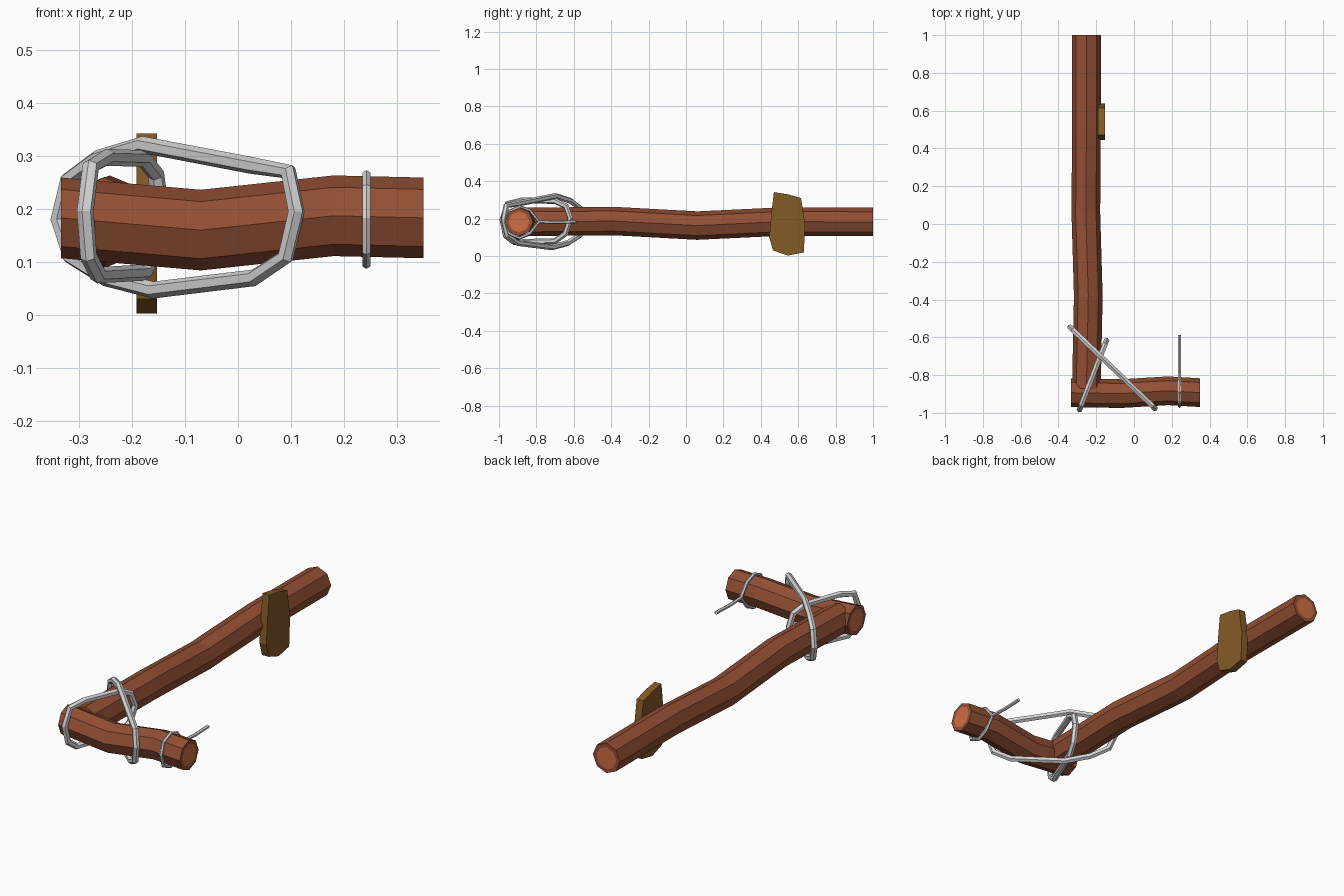
import bpy
import bmesh
from math import cos, sin, tau
from mathutils import Vector

cube = bpy.data.objects.get("Cube")
if cube:
    bpy.data.objects.remove(cube, do_unlink=True)


def material(name, color):
    m = bpy.data.materials.new(name)
    m.use_nodes = True
    m.diffuse_color = (*color, 1)
    m.node_tree.nodes["Principled BSDF"].inputs["Base Color"].default_value = (*color, 1)
    return m


bark = material("reddish bark", (0.29, 0.078, 0.034))
cut_wood = material("orange cut wood", (0.62, 0.155, 0.06))
metal = material("pale silver", (0.66, 0.66, 0.66))
blade_brown = material("olive brown", (0.235, 0.105, 0.02))


def finish(name, bm, *mats):
    bmesh.ops.recalc_face_normals(bm, faces=bm.faces)
    mesh = bpy.data.meshes.new(name)
    bm.to_mesh(mesh)
    bm.free()
    for m in mats:
        mesh.materials.append(m)
    obj = bpy.data.objects.new(name, mesh)
    bpy.context.collection.objects.link(obj)
    return obj


def sweep(points, radius, sides, normal, closed=False, axis=None):
    """Sweep a polygon along a path; returns the bmesh and its end caps."""
    bm = bmesh.new()
    pts = [Vector(p) for p in points]
    n = Vector(normal).normalized()
    count = len(pts)
    rings = []
    for i, p in enumerate(pts):
        before = pts[i - 1] if closed or i else p
        after = pts[(i + 1) % count] if closed or i < count - 1 else p
        t = Vector(axis) if axis else (after - p).normalized() + (p - before).normalized()
        side = t.normalized().cross(n).normalized()
        rings.append([bm.verts.new(p + radius * (side * cos(tau * k / sides) + n * sin(tau * k / sides)))
                      for k in range(sides)])
    for i in range(count if closed else count - 1):
        a, b = rings[i], rings[(i + 1) % count]
        for k in range(sides):
            j = (k + 1) % sides
            bm.faces.new((a[k], a[j], b[j], b[k]))
    caps = [] if closed else [bm.faces.new(rings[0]), bm.faces.new(rings[-1])]
    return bm, caps


def log(name, points, axis):
    bm, caps = sweep(points, 0.076, 8, (0, 0, 1), axis=axis)
    bmesh.ops.recalc_face_normals(bm, faces=bm.faces)
    for cap in caps:
        bmesh.ops.inset_region(bm, faces=[cap], thickness=0.02)
        cap.material_index = 1
    finish(name, bm, bark, cut_wood)


# Two crooked logs meeting in a corner
log("long_log", [(-0.252, -0.87, 0.183), (-0.242, -0.38, 0.187), (-0.255, 0.06, 0.163),
                 (-0.252, 0.5, 0.184), (-0.252, 1.0, 0.183)], (0, 1, 0))
log("short_log", [(-0.334, -0.893, 0.183), (-0.07, -0.898, 0.160),
                  (0.18, -0.883, 0.187), (0.35, -0.893, 0.183)], (1, 0, 0))

# Wire lashings crossing the corner, each lying in an upright slanted plane
wide = [(0.095, 0.27), (0.11, 0.195), (0.09, 0.11), (0.03, 0.07), (-0.16, 0.047),
        (-0.25, 0.07), (-0.315, 0.11), (-0.338, 0.18), (-0.32, 0.255),
        (-0.265, 0.295), (-0.18, 0.321), (0.025, 0.282)]
slope = -0.955
bm, _ = sweep([(x, -0.975 + slope * (x - 0.11), z) for x, z in wide], 0.016, 6,
              (-slope, 1, 0), closed=True)
finish("wide_lashing", bm, metal)

narrow = [(-0.955, 0.28), (-0.982, 0.195), (-0.965, 0.11), (-0.92, 0.075), (-0.70, 0.08),
          (-0.645, 0.12), (-0.618, 0.2), (-0.64, 0.265), (-0.70, 0.295), (-0.88, 0.297)]
lean = 0.39
bm, _ = sweep([(-0.288 + lean * (y + 0.982), y, z) for y, z in narrow], 0.016, 6,
              (1, -lean, 0), closed=True)
finish("narrow_lashing", bm, metal)

# Teardrop wire loop with a straight tail
loop = [(-0.785, 0.183), (-0.835, 0.245), (-0.89, 0.264), (-0.945, 0.24), (-0.964, 0.183),
        (-0.945, 0.12), (-0.89, 0.096), (-0.835, 0.122)]
bm, _ = sweep([(0.242, y, z) for y, z in loop], 0.009, 6, (1, 0, 0), closed=True)
finish("wire_loop", bm, metal)
bm, _ = sweep([(0.242, -0.79, 0.184), (0.242, -0.69, 0.18), (0.242, -0.587, 0.184)],
              0.009, 6, (1, 0, 0))
finish("wire_tail", bm, metal)

# Flat wooden plate on the side of the long log
outline = [(0.47, 0.342), (0.545, 0.33), (0.615, 0.31), (0.637, 0.17), (0.63, 0.02),
           (0.545, 0.003), (0.465, 0.03), (0.445, 0.1), (0.458, 0.24)]
bm = bmesh.new()
face = bm.faces.new([bm.verts.new((-0.191, y, z)) for y, z in outline])
new = bmesh.ops.extrude_face_region(bm, geom=[face])["geom"]
bmesh.ops.translate(bm, vec=(0.038, 0, 0), verts=[v for v in new if isinstance(v, bmesh.types.BMVert)])
finish("side_plate", bm, blade_brown)
